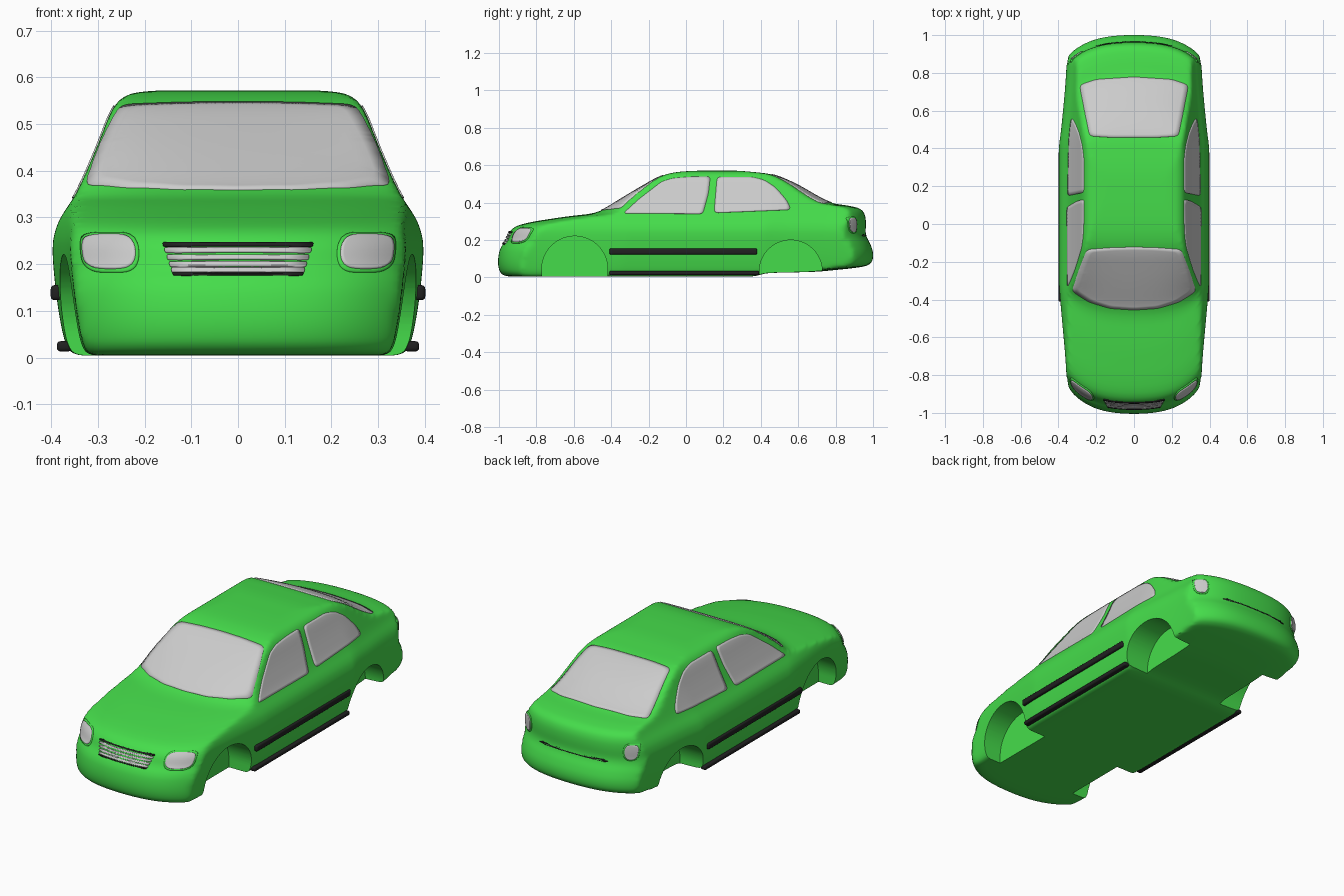
import bpy, bmesh, math
from mathutils import Vector
from mathutils.bvhtree import BVHTree

if "Cube" in bpy.data.objects:
    bpy.data.objects.remove(bpy.data.objects["Cube"])


def material(name, rgb):
    m = bpy.data.materials.new(name)
    m.diffuse_color = (*rgb, 1)
    m.use_nodes = True
    m.node_tree.nodes["Principled BSDF"].inputs["Base Color"].default_value = m.diffuse_color
    return m


GREEN = material("green_paint", (0.06, 0.72, 0.07))
BLACK = material("black_trim", (0.015, 0.015, 0.015))


def soften(pts, cap, times=3):
    """Round the corners of a closed outline, cutting at most cap per edge."""
    pts = [Vector(p) for p in pts]
    for _ in range(times):
        out = []
        for a, b in zip(pts, pts[1:] + pts[:1]):
            d = b - a
            if d.length > 1e-6:
                k = min(0.25, cap / d.length)
                out += [a + d * k, b - d * k]
        pts, cap = out, cap * 0.6
    return pts


def mirrored(half):
    return half + [(-x, v) for x, v in reversed(half) if x > 0]


def make_object(name, bm, mat=None):
    me = bpy.data.meshes.new(name)
    bm.to_mesh(me)
    bm.free()
    ob = bpy.data.objects.new(name, me)
    bpy.context.collection.objects.link(ob)
    if mat:
        me.materials.append(mat)
    return ob


def prism(name, pts, place, lo, hi):
    bm = bmesh.new()
    a = [bm.verts.new(place(p, lo)) for p in pts]
    b = [bm.verts.new(place(p, hi)) for p in pts]
    bm.faces.new(a)
    bm.faces.new(b)
    n = len(pts)
    for i in range(n):
        bm.faces.new((a[i], a[(i + 1) % n], b[(i + 1) % n], b[i]))
    bmesh.ops.recalc_face_normals(bm, faces=bm.faces)
    return make_object(name, bm)


def bake(ob):
    dg = bpy.context.evaluated_depsgraph_get()
    me = bpy.data.meshes.new_from_object(ob.evaluated_get(dg))
    ob.modifiers.clear()
    ob.data = me


def boolean(ob, tool, op):
    m = ob.modifiers.new("bool", 'BOOLEAN')
    m.operation, m.object, m.solver = op, tool, 'EXACT'


def shade(ob, angle=35):
    bpy.ops.object.select_all(action='DESELECT')
    ob.select_set(True)
    bpy.context.view_layer.objects.active = ob
    bpy.ops.object.shade_smooth_by_angle(angle=math.radians(angle))


def step(a, b, v):
    t = max(0, min(1, (v - a) / (b - a)))
    return t * t * (3 - 2 * t)


# Body: side silhouette crossed with front silhouette
side = [(-.97, .004), (-1.0, .03), (-1.008, .09), (-.995, .16), (-.962, .195), (-.95, .24), (-.915, .275),
        (-.83, .297), (-.65, .325), (-.47, .345), (-.30, .45), (-.14, .543), (-.05, .566), (.08, .572),
        (.28, .572), (.47, .553), (.60, .495), (.70, .435), (.78, .395), (.87, .385), (.95, .365),
        (.965, .30), (.957, .225), (.985, .185), (1.006, .12), (.99, .065), (.90, .05), (.70, .03),
        (.42, .024), (.37, .004)]
front = [(.352, 0), (.372, .03), (.388, .12), (.398, .22), (.396, .26), (.382, .30), (.347, .347),
         (.30, .455), (.268, .54), (.235, .568), (.10, .576), (0, .577)]
body = prism("car_body", soften(side, .03), lambda p, t: (t, p[0], p[1]), -.6, .6)
tool = prism("cutter", soften(mirrored(front), .02), lambda p, t: (p[0], t, p[1]), -1.3, 1.3)
tool.hide_render = True
boolean(body, tool, 'INTERSECT')
rm = body.modifiers.new("remesh", 'REMESH')
rm.mode, rm.voxel_size = 'VOXEL', .012
bake(body)
bpy.data.objects.remove(tool)

# Taper the ends and bow the nose, windscreen and tail
for v in body.data.vertices:
    x, y, z = v.co
    x *= 1 - .10 * step(-.45, -1.0, y) - .10 * step(.45, 1.0, y)
    y += (.5 * x**2 + 5 * x**4) * step(-.05, -.65, y)
    y -= (.4 * x**2 + 4 * x**4) * step(.3, .7, y)
    v.co = x, y, z
sm = body.modifiers.new("smooth", 'SMOOTH')
sm.factor, sm.iterations = .5, 8
bake(body)

# Wheel arches
for cy, cz, r in ((-.595, .045, .176), (.56, .032, .168)):
    arch = [(cy + r * math.cos(math.pi * i / 40), cz + r * math.sin(math.pi * i / 40)) for i in range(41)]
    arch += [(cy - r, -.1), (cy + r, -.1)]
    for lo, hi in ((.24, .6), (-.6, -.24)):
        tool = prism("cutter", arch, lambda p, t: (t, p[0], p[1]), lo, hi)
        tool.hide_render = True
        boolean(body, tool, 'DIFFERENCE')
        bake(body)
        bpy.data.objects.remove(tool)
body.data.materials.clear()
body.data.materials.append(GREEN)
shade(body)

bm = bmesh.new()
bm.from_mesh(body.data)
SURFACE = BVHTree.FromBMesh(bm)
bm.free()
VIEWS = {'side': (lambda a, b: Vector((2, a, b)), Vector((-1, 0, 0))),
         'top': (lambda a, b: Vector((a, b, 2)), Vector((0, 0, -1))),
         'front': (lambda a, b: Vector((a, -2, b)), Vector((0, 1, 0))),
         'back': (lambda a, b: Vector((a, 2, b)), Vector((0, -1, 0)))}


def pane(name, outline, view, lift=.003, mat=None, cap=.02, mirror=False, rings=10):
    """A panel drawn in one view and laid onto the body surface."""
    place, ray = VIEWS[view]
    edge = []
    pts = soften(outline, cap)
    for a, b in zip(pts, pts[1:] + pts[:1]):
        n = max(1, math.ceil((b - a).length / .02))
        edge += [a.lerp(b, i / n) for i in range(n)]
    mid = sum(edge, Vector((0, 0))) / len(edge)
    bm = bmesh.new()

    def vert(p):
        hit, nor, *_ = SURFACE.ray_cast(place(*p), ray)
        if hit is None:
            hit, nor, *_ = SURFACE.find_nearest(place(*p) + ray * 1.65)
        return bm.verts.new(hit + nor * lift)

    core = vert(mid)
    loops = [[vert(mid.lerp(p, k / rings)) for p in edge] for k in range(1, rings + 1)]
    n = len(edge)
    for i in range(n):
        j = (i + 1) % n
        bm.faces.new((core, loops[0][i], loops[0][j]))
        for u, w in zip(loops, loops[1:]):
            bm.faces.new((u[i], w[i], w[j], u[j]))
    bm.normal_update()
    if sum((f.normal * f.calc_area() for f in bm.faces), Vector()).dot(ray) > 0:
        bmesh.ops.reverse_faces(bm, faces=bm.faces)
    ob = make_object(name, bm, mat)
    shade(ob, 60)
    so = ob.modifiers.new("solidify", 'SOLIDIFY')
    so.thickness, so.offset = lift + .004, -1
    if mirror:
        ob.modifiers.new("mirror", 'MIRROR')


# Glass
pane("windscreen", mirrored([(0, -.455), (.13, -.446), (.24, -.412), (.328, -.355), (.29, -.24),
                             (.25, -.135), (.12, -.125), (0, -.122)]), 'top', cap=.012)
pane("rear_window", mirrored([(0, .458), (.12, .458), (.235, .465), (.262, .60), (.288, .735),
                              (.20, .765), (0, .778)]), 'top', cap=.012)
pane("front_door_window", [(-.335, .342), (-.25, .42), (-.13, .512), (-.07, .53), (.02, .537), (.13, .539),
                           (.12, .45), (.09, .34)], 'side', cap=.01, mirror=True)
pane("rear_door_window", [(.15, .345), (.166, .537), (.35, .537), (.42, .52), (.48, .48), (.54, .41),
                          (.562, .362)], 'side', cap=.012, mirror=True)

# Lamps with body-coloured rims
for name, view, (x0, x1, z0, z1) in (("headlight", 'front', (.218, .332, .188, .260)),
                                     ("tail_light", 'back', (.275, .332, .242, .318))):
    for part, g, lift, mat in (("_rim", .006, .004, GREEN), ("_lens", 0, .008, None)):
        pane(name + part, [(x0 - g, z0 - g), (x1 + g - .01, z0 - g), (x1 + g, z1 + g - .02),
                           (x1 + g - .01, z1 + g), (x0 - g, z1 + g)], view, lift, mat, .02, True)

# Grille slats inside a slim dark border
for z, h, mat in ((.241, .003, BLACK), (.229, .0045, None), (.214, .0045, None), (.199, .0045, None),
                  (.186, .0045, None), (.178, .002, BLACK)):
    w = .14 + (z - .18) * .33
    pane("grille_slat", [(-w, z - h), (w, z - h), (w, z + h), (-w, z + h)], 'front', .006, mat, .002, rings=3)

# Bumper-to-boot seam
pane("boot_seam", [(-.2, .222), (.2, .222), (.2, .226), (-.2, .226)], 'back', .002, BLACK, .001, rings=2)

# Side mouldings and sills
for name, size, loc in (("side_moulding", (.024, .79, .032), (.389, -.015, .139)),
                        ("sill", (.032, .80, .022), (.372, -.01, .024))):
    bm = bmesh.new()
    bmesh.ops.create_cube(bm, size=1)
    for v in bm.verts:
        v.co = [c * s + o for c, s, o in zip(v.co, size, loc)]
    bmesh.ops.bevel(bm, geom=bm.edges[:], offset=.008, segments=3, affect='EDGES', profile=.5)
    ob = make_object(name, bm, BLACK)
    shade(ob, 40)
    ob.modifiers.new("mirror", 'MIRROR')
